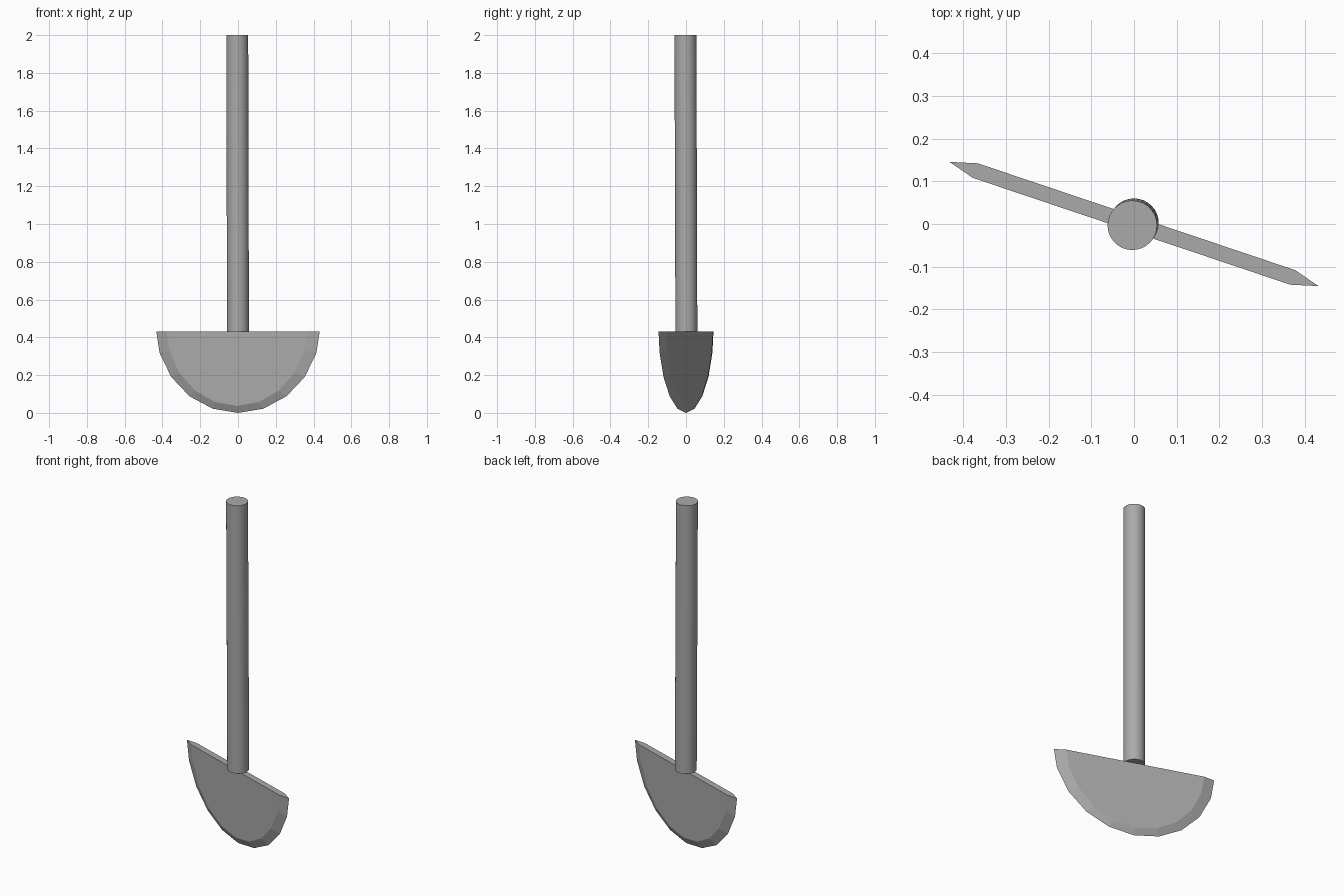
import bpy, bmesh, math
from mathutils import Matrix, Vector

cube = bpy.data.objects.get("Cube")
if cube:
    bpy.data.objects.remove(cube, do_unlink=True)

steel = bpy.data.materials.new("grey_steel")
steel.use_nodes = True
grey = (0.4, 0.4, 0.4, 1)
steel.diffuse_color = grey
steel.node_tree.nodes["Principled BSDF"].inputs["Base Color"].default_value = grey

CUT = 0.432     # height where the blade's disc is cut off
R = 0.461       # radius of the sharp edge


def add_object(name, bm):
    mesh = bpy.data.meshes.new(name)
    bm.normal_update()
    bm.to_mesh(mesh)
    bm.free()
    obj = bpy.data.objects.new(name, mesh)
    bpy.context.collection.objects.link(obj)
    mesh.materials.append(steel)
    return obj


# Blade: a sharpened disc, two flat sides bevelled to one edge, cut flat on top
bm = bmesh.new()


def ring(rx, rz, y):
    return [bm.verts.new((rx * math.sin(a), y, R - rz * math.cos(a)))
            for a in (math.tau * i / 20 for i in range(20))]


edge = ring(R, R, 0)
for y in (-0.018, 0.018):
    side = ring(0.397, 0.424, y)
    bm.faces.new(side)
    for i in range(20):
        j = (i + 1) % 20
        bm.faces.new((edge[i], edge[j], side[j], side[i]))
cut = bmesh.ops.bisect_plane(bm, geom=bm.verts[:] + bm.edges[:] + bm.faces[:],
                             plane_co=(0, 0, CUT), plane_no=(0, 0, 1), clear_outer=True)
rim = [e for e in cut["geom_cut"] if isinstance(e, bmesh.types.BMEdge)]
bmesh.ops.contextual_create(bm, geom=rim)
bmesh.ops.recalc_face_normals(bm, faces=bm.faces)
bm.transform(Matrix.Rotation(math.radians(-18.6), 4, "Z"))
add_object("blade", bm)

# Rod: a round shaft leaning very slightly
bm = bmesh.new()
bmesh.ops.create_cone(bm, cap_ends=True, segments=32, radius1=0.058, radius2=0.058,
                      depth=2 - CUT)
bm.transform(Matrix.Translation((0, 0, (2 + CUT) / 2)))
for v in bm.verts:
    v.co += Vector((-0.004, -0.003, 0)) if v.co.z > 1 else Vector((0, 0.002, 0))
rod = add_object("rod", bm)

bpy.context.view_layer.objects.active = rod
rod.select_set(True)
bpy.ops.object.shade_smooth_by_angle(angle=math.radians(30))
